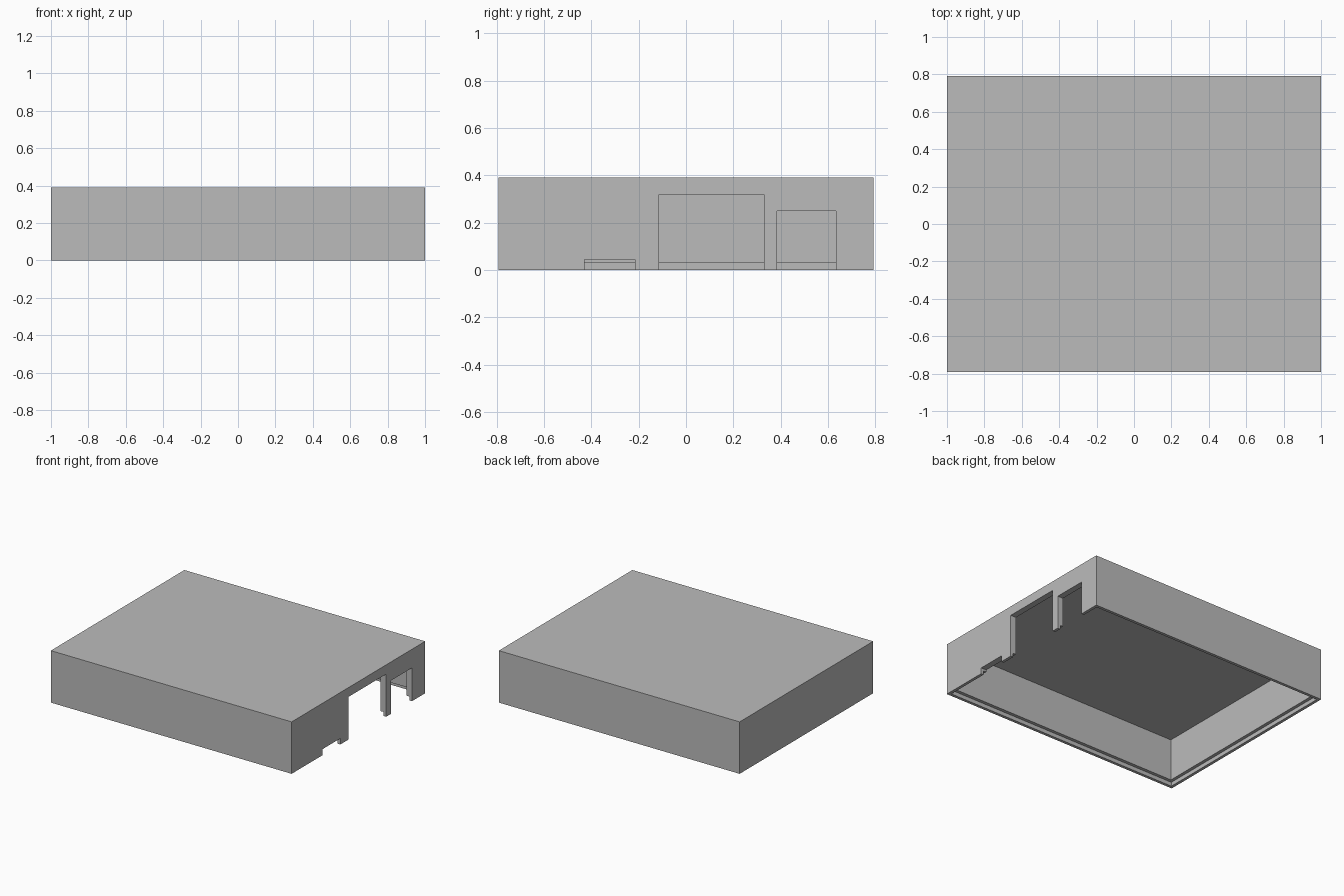
import bpy
import bmesh
from mathutils import Matrix, Vector

default = bpy.data.objects.get("Cube")
if default:
    bpy.data.objects.remove(default, do_unlink=True)

WIDTH, DEPTH, HEIGHT = 2.0, 1.584, 0.39
WALL = 0.046      # full wall and roof thickness
RIM = 0.022       # thin outer rim left by the rebate
REBATE = 0.03     # rebate height
BELOW = -0.1      # cutters start under the open bottom

grey = bpy.data.materials.new("plain_grey")
grey.use_nodes = True
colour = (0.5, 0.5, 0.5, 1)
grey.diffuse_color = colour
grey.node_tree.nodes["Principled BSDF"].inputs["Base Color"].default_value = colour


def box(name, low, high):
    """Axis-aligned box between two corners."""
    low, high = Vector(low), Vector(high)
    bm = bmesh.new()
    bmesh.ops.create_cube(
        bm, size=1,
        matrix=Matrix.Translation((low + high) / 2) @ Matrix.Diagonal((*(high - low), 1)))
    mesh = bpy.data.meshes.new(name)
    bm.to_mesh(mesh)
    bm.free()
    mesh.materials.append(grey)
    obj = bpy.data.objects.new(name, mesh)
    bpy.context.collection.objects.link(obj)
    return obj


def inner_box(name, inset, top):
    """Cutter inset from the outer walls, open at the bottom."""
    x, y = WIDTH / 2 - inset, DEPTH / 2 - inset
    return box(name, (-x, -y, BELOW), (x, y, top))


# Outer shell
cover = box("case_cover", (-WIDTH / 2, -DEPTH / 2, 0), (WIDTH / 2, DEPTH / 2, HEIGHT))

# Hollow interior and the rebate around the bottom edge
cutters = [inner_box("cavity_cutter", WALL, HEIGHT - WALL),
           inner_box("rebate_cutter", RIM, REBATE)]

# Port openings in the +x wall: start y, end y, top z
ports = {"small_port_cutter": (-0.428, -0.215, 0.045),
         "large_port_cutter": (-0.115, 0.33, 0.32),
         "medium_port_cutter": (0.384, 0.635, 0.25)}
for name, (start, end, top) in ports.items():
    cutters.append(box(name, (WIDTH / 2 - 0.1, start, BELOW), (WIDTH / 2 + 0.1, end, top)))

# Cut the shell
for cutter in cutters:
    cut = cover.modifiers.new(cutter.name, 'BOOLEAN')
    cut.operation = 'DIFFERENCE'
    cut.solver = 'EXACT'
    cut.object = cutter

bpy.context.view_layer.objects.active = cover
cover.select_set(True)
for cut in list(cover.modifiers):
    bpy.ops.object.modifier_apply(modifier=cut.name)
for cutter in cutters:
    bpy.data.objects.remove(cutter, do_unlink=True)
